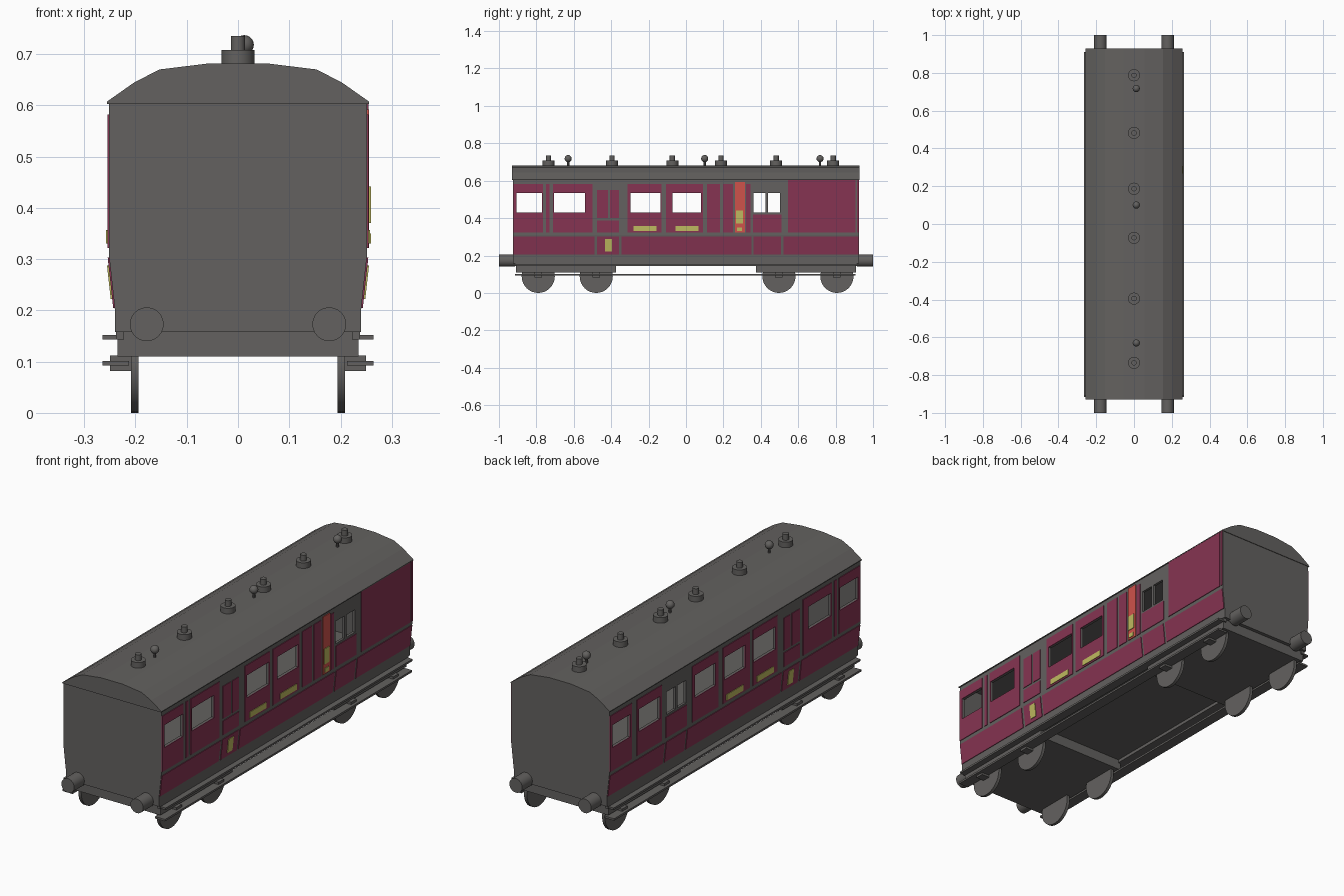
import bpy, bmesh, math
from mathutils import Matrix, Vector

if "Cube" in bpy.data.objects:
    bpy.data.objects.remove(bpy.data.objects["Cube"])


def material(name, rgb):
    m = bpy.data.materials.new(name)
    m.diffuse_color = (*rgb, 1)
    m.use_nodes = True
    m.node_tree.nodes["Principled BSDF"].inputs["Base Color"].default_value = m.diffuse_color
    return m


GREY = material("dark grey", (0.125, 0.12, 0.115))
MAROON = material("maroon", (0.24, 0.034, 0.085))
RED = material("orange red", (0.62, 0.085, 0.07))
YELLOW = material("yellow", (0.52, 0.49, 0.115))


def finish(name, bm, mat):
    bmesh.ops.recalc_face_normals(bm, faces=bm.faces)
    me = bpy.data.meshes.new(name)
    bm.to_mesh(me)
    bm.free()
    me.materials.append(mat)
    ob = bpy.data.objects.new(name, me)
    bpy.context.collection.objects.link(ob)
    return ob


def add_box(bm, x0, x1, y0, y1, z0, z1):
    m = Matrix.Translation(((x0 + x1) / 2, (y0 + y1) / 2, (z0 + z1) / 2))
    bmesh.ops.create_cube(bm, size=1, matrix=m @ Matrix.Diagonal((x1 - x0, y1 - y0, z1 - z0, 1)))


def add_cyl(bm, p, q, r, n=24):
    p, q = Vector(p), Vector(q)
    rot = (q - p).to_track_quat('Z', 'Y').to_matrix().to_4x4()
    bmesh.ops.create_cone(bm, cap_ends=True, segments=n, radius1=r, radius2=r,
                          depth=(q - p).length, matrix=Matrix.Translation((p + q) / 2) @ rot)


def extrude_profile(name, half, y0, y1):
    """Mirror a half profile (x, z) and extrude it along y."""
    pts = half + [(-x, z) for x, z in reversed(half)]
    bm = bmesh.new()
    f = bm.faces.new([bm.verts.new((x, y0, z)) for x, z in pts])
    g = bmesh.ops.extrude_face_region(bm, geom=[f])
    bmesh.ops.translate(bm, vec=(0, y1 - y0, 0),
                        verts=[v for v in g["geom"] if isinstance(v, bmesh.types.BMVert)])
    return finish(name, bm, GREY)


def cut(ob, cutter):
    mod = ob.modifiers.new("cut", 'BOOLEAN')
    mod.operation, mod.solver, mod.object = 'DIFFERENCE', 'EXACT', cutter
    bpy.context.view_layer.objects.active = ob
    bpy.ops.object.modifier_apply(modifier=mod.name)


def smooth(ob):
    bpy.ops.object.select_all(action='DESELECT')
    ob.select_set(True)
    bpy.context.view_layer.objects.active = ob
    bpy.ops.object.shade_smooth_by_angle(angle=math.radians(35))


def wall_x(z):
    return 0.252 if z >= 0.31 else 0.24 + 0.012 * max(0, z - 0.2) / 0.11


def plates(name, side, rects, mat, proud):
    """Thin plates (y0, y1, z0, z1) that follow the slope of the side wall."""
    bm = bmesh.new()
    for y0, y1, z0, z1 in rects:
        a = [[bm.verts.new((side * (wall_x(z) + d), y, z))
              for y, z in ((y0, z0), (y1, z0), (y1, z1), (y0, z1))] for d in (-0.001, proud)]
        bm.faces.new(a[0])
        bm.faces.new(a[1])
        for i in range(4):
            j = (i + 1) % 4
            bm.faces.new((a[0][i], a[0][j], a[1][j], a[1][i]))
    return finish(name, bm, mat)


# Hollow body and curved roof
body = extrude_profile("body", [(0.24, 0.158), (0.24, 0.2), (0.252, 0.31), (0.252, 0.607)], -0.925, 0.925)
hollow = extrude_profile("hollow_cutter", [(0.228, 0.175), (0.228, 0.2), (0.24, 0.31), (0.24, 0.63)],
                         -0.912, 0.912)
cut(body, hollow)
bpy.data.objects.remove(hollow)
extrude_profile("roof", [(0.256, 0.603), (0.256, 0.607), (0.202, 0.645), (0.153, 0.67), (0.055, 0.682)],
                -0.93, 0.928)

# Window openings and coloured side panels
shared_windows = [(-0.905, -0.77), (-0.705, -0.54), (-0.297, -0.135), (-0.073, 0.08),
                  (0.36, 0.424), (0.438, 0.502)]
upper = [(-0.922, -0.765), (-0.748, -0.73), (-0.712, -0.5), (-0.312, -0.13), (-0.107, 0.09)]
door = [(-0.475, -0.417, 0.4, 0.55), (-0.405, -0.357, 0.4, 0.55), (-0.475, -0.357, 0.323, 0.388),
        (0.357, 0.51, 0.323, 0.42)]
lower = [(-0.922, -0.49), (-0.475, -0.357), (-0.345, 0.35), (0.362, 0.507), (0.52, 0.922)]
labels = [(-0.28, -0.157, 0.33, 0.357), (-0.055, 0.068, 0.33, 0.357), (-0.432, -0.395, 0.222, 0.288)]

for side, tag in ((1, "right"), (-1, "left")):
    if side == 1:
        windows = shared_windows
        strips = upper + [(0.113, 0.183), (0.197, 0.25), (0.322, 0.345)]
        extra = [(0.545, 0.907, 0.322, 0.605), (0.914, 0.924, 0.322, 0.605)]
    else:
        windows = shared_windows + [(0.145, 0.297), (0.555, 0.71), (0.775, 0.905)]
        strips = upper + [(0.125, 0.315), (0.54, 0.725), (0.762, 0.922)]
        extra = []
    bm = bmesh.new()
    for y0, y1 in windows:
        add_box(bm, *sorted((side * 0.2, side * 0.3)), y0, y1, 0.43, 0.535)
    cutter = finish("window_cutter", bm, GREY)
    panels = plates(tag + "_panels", side,
                    [(a, b, 0.322, 0.582) for a, b in strips] + door + extra
                    + [(a, b, 0.205, 0.303) for a, b in lower], MAROON, 0.003)
    cut(body, cutter)
    cut(panels, cutter)
    bpy.data.objects.remove(cutter)
    plates(tag + "_label_plates", side, labels, YELLOW, 0.006)

# Bright stripe with small plates on the right side
plates("red_stripe", 1, [(0.262, 0.315, 0.322, 0.592)], RED, 0.004)
plates("stripe_plates", 1, [(0.268, 0.306, 0.37, 0.442), (0.272, 0.3, 0.33, 0.35)], YELLOW, 0.007)

# Bogies, wheels and axle boxes
bm = bmesh.new()
for s in (-1, 1):
    add_box(bm, -0.235, 0.235, *sorted((s * 0.375, s * 0.908)), 0.11, 0.16)
finish("bogies", bm, GREY)

wheels, boxes = bmesh.new(), bmesh.new()
for y in (-0.79, -0.48, 0.497, 0.807):
    for s in (-1, 1):
        add_cyl(wheels, (s * 0.194, y, 0.0885), (s * 0.209, y, 0.0885), 0.0885, 32)
        add_box(boxes, *sorted((s * 0.209, s * 0.25)), y - 0.02, y + 0.02, 0.082, 0.112)
smooth(finish("wheels", wheels, GREY))
finish("axle_boxes", boxes, GREY)

# Long step boards on both sides
bm = bmesh.new()
for s in (-1, 1):
    add_box(bm, *sorted((s * 0.23, s * 0.264)), -0.91, 0.91, 0.143, 0.152)
    add_box(bm, *sorted((s * 0.213, s * 0.264)), -0.915, 0.907, 0.092, 0.101)
    add_box(bm, *sorted((s * 0.222, s * 0.238)), -0.915, 0.915, 0.143, 0.16)
finish("step_boards", bm, GREY)

# Buffers at both ends
bm = bmesh.new()
for sx in (-1, 1):
    for sy in (-1, 1):
        add_cyl(bm, (sx * 0.178, sy * 0.915, 0.173), (sx * 0.178, sy * 1.0, 0.173), 0.033)
smooth(finish("buffers", bm, GREY))

# Roof vents
bm = bmesh.new()
for y in (-0.735, -0.395, -0.073, 0.187, 0.482, 0.787):
    add_cyl(bm, (0, y, 0.675), (0, y, 0.708), 0.032, 16)
    add_cyl(bm, (0, y, 0.705), (0, y, 0.735), 0.014, 12)
smooth(finish("roof_vents", bm, GREY))

# Ball-topped roof fittings
bm = bmesh.new()
for y in (-0.63, 0.1, 0.717):
    add_cyl(bm, (0.012, y, 0.675), (0.012, y, 0.71), 0.006, 8)
    bmesh.ops.create_uvsphere(bm, u_segments=16, v_segments=10, radius=0.019,
                              matrix=Matrix.Translation((0.012, y, 0.718)))
smooth(finish("roof_balls", bm, GREY))
